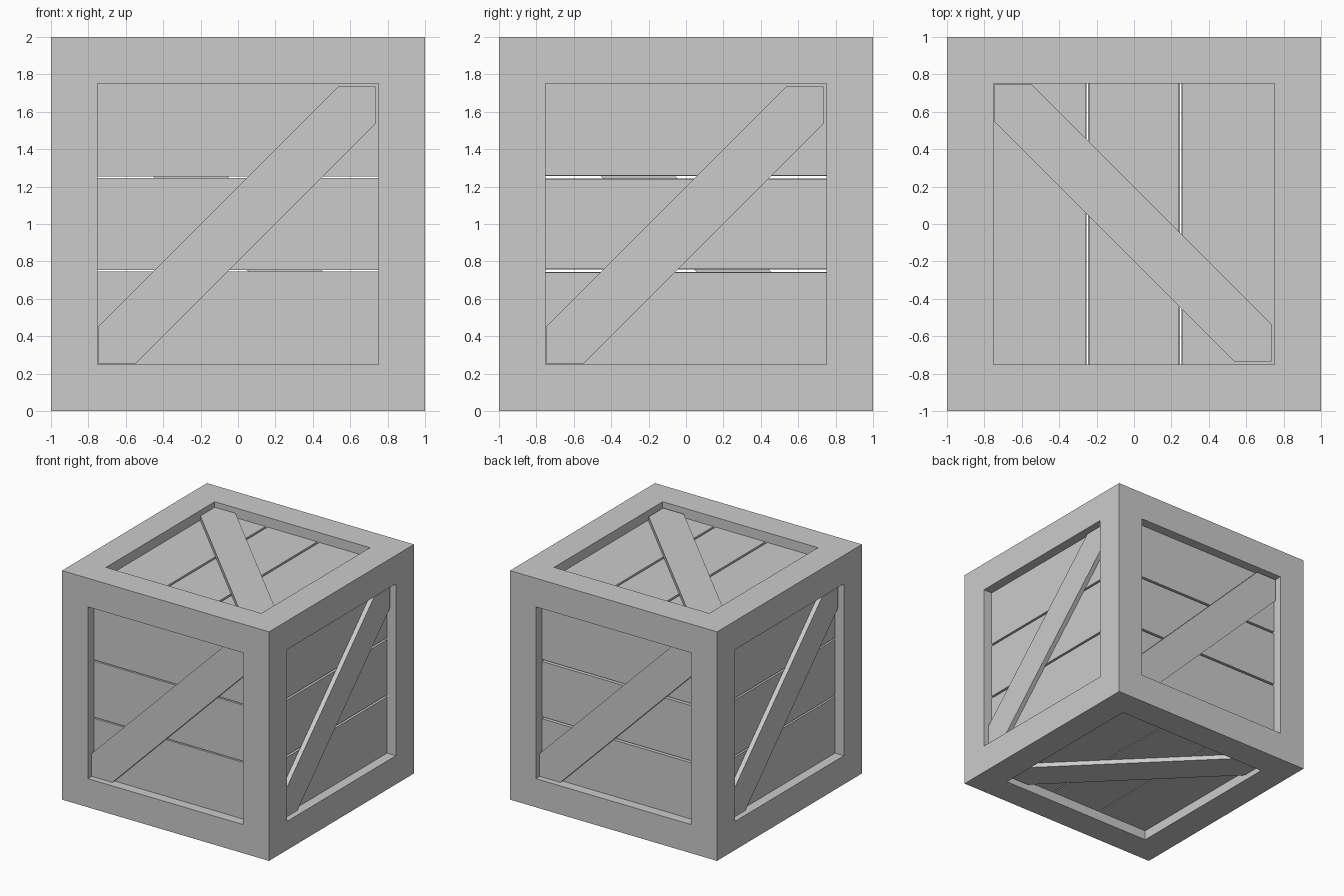
import bpy, bmesh
from mathutils import Vector
from itertools import product

if "Cube" in bpy.data.objects:
    bpy.data.objects.remove(bpy.data.objects["Cube"])

OPEN = 0.75        # half size of each opening
PANEL = 0.915      # distance from centre to plank faces
BRACE = 0.955      # distance from centre to brace faces
THICK = 0.05
CENTRE = Vector((0, 0, 1))
X, Y, Z = Vector((1, 0, 0)), Vector((0, 1, 0)), Vector((0, 0, 1))


def finish(name, bm):
    bmesh.ops.remove_doubles(bm, verts=bm.verts, dist=1e-5)
    bmesh.ops.recalc_face_normals(bm, faces=bm.faces)
    mesh = bpy.data.meshes.new(name)
    bm.to_mesh(mesh)
    bm.free()
    bpy.context.collection.objects.link(bpy.data.objects.new(name, mesh))


def slab(bm, profile, axes, inner, outer):
    """Prism from a (u, v) profile, between two distances along the side's outward axis."""
    u, v, w = axes
    face = bm.faces.new([bm.verts.new(CENTRE + u * a + v * b + w * inner) for a, b in profile])
    geom = bmesh.ops.extrude_face_region(bm, geom=[face], use_keep_orig=True)["geom"]
    bmesh.ops.translate(bm, vec=w * (outer - inner),
                        verts=[g for g in geom if isinstance(g, bmesh.types.BMVert)])


# frame: twelve joined square beams, made from the outer skin of a 3x3x3 cell grid
grid = (-1, -OPEN, OPEN, 1)
solid = {c for c in product(range(3), repeat=3) if c.count(1) <= 1}
bm = bmesh.new()
for cell in solid:
    for axis, step in product(range(3), (-1, 1)):
        near = list(cell)
        near[axis] += step
        if tuple(near) in solid:
            continue
        a, b = (axis + 1) % 3, (axis + 2) % 3
        quad = []
        for da, db in ((0, 0), (1, 0), (1, 1), (0, 1)):
            p = Vector()
            p[axis] = grid[cell[axis] + (step > 0)]
            p[a], p[b] = grid[cell[a] + da], grid[cell[b] + db]
            quad.append(bm.verts.new(p + CENTRE))
        bm.faces.new(quad)
finish("frame", bm)

# sides: (along planks, across planks, outward) axes and gap width
sides = {
    "front": ((X, Z, -Y), 0.010),
    "right": ((Y, Z, X), 0.018),
    "back": ((-X, Z, Y), 0.018),
    "left": ((-Y, Z, -X), 0.015),
    "top": ((-Y, X, Z), 0.020),
    "bottom": ((-Y, X, -Z), 0.010),
}
brace_profile = [(-.745, -.545), (-.745, -.745), (-.545, -.745),
                 (.735, .535), (.735, .735), (.535, .735)]

for side, (axes, gap) in sides.items():
    # three planks with open gaps
    bm = bmesh.new()
    g = gap / 2
    for lo, hi in ((-OPEN, -.25 - g), (-.25 + g, .25 - g), (.25 + g, OPEN)):
        slab(bm, [(-OPEN, lo), (OPEN, lo), (OPEN, hi), (-OPEN, hi)],
             axes, PANEL - THICK, PANEL)
    finish(side + "_planks", bm)
    # diagonal brace
    bm = bmesh.new()
    slab(bm, brace_profile, axes, PANEL, BRACE)
    finish(side + "_brace", bm)
